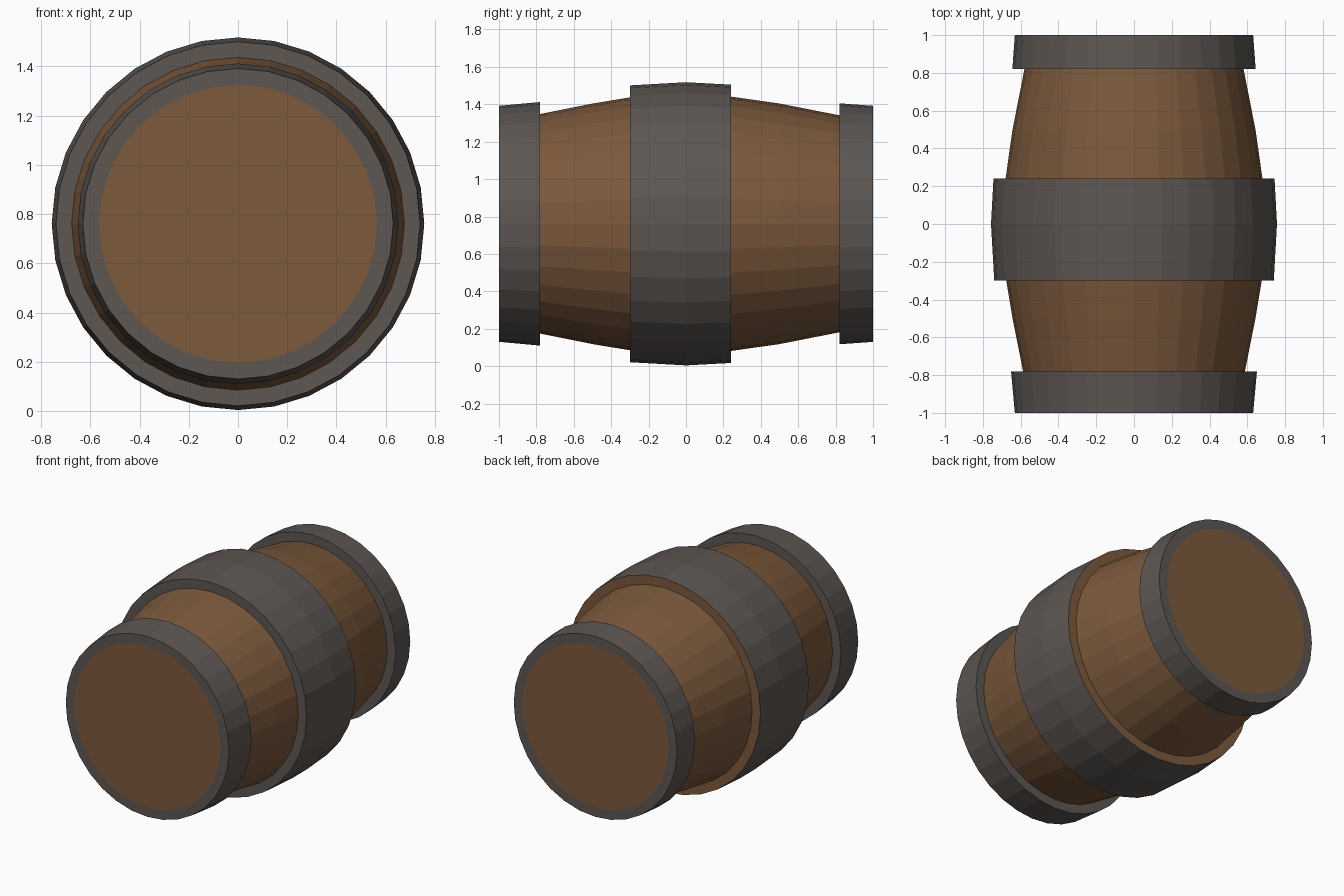
import bpy, bmesh
from math import sin, cos, pi

if "Cube" in bpy.data.objects:
    bpy.data.objects.remove(bpy.data.objects["Cube"])

SIDES = 32
AXIS_Z = 0.761


def material(name, rgb):
    m = bpy.data.materials.new(name)
    m.diffuse_color = (*rgb, 1)
    m.use_nodes = True
    m.node_tree.nodes["Principled BSDF"].inputs["Base Color"].default_value = m.diffuse_color
    return m


wood = material("wood", (0.20, 0.10, 0.045))
iron = material("iron", (0.11, 0.095, 0.085))


def lathe(name, profile, mats, caps=False, second_mat_strips=()):
    """Spin (y, radius) points around the barrel's long axis, flat shaded."""
    bm = bmesh.new()
    rings = []
    for y, r in profile:
        rings.append([bm.verts.new((r * sin(2 * pi * k / SIDES), y,
                                    AXIS_Z + r * cos(2 * pi * k / SIDES)))
                      for k in range(SIDES)])
    for i, (a, b) in enumerate(zip(rings, rings[1:])):
        for k in range(SIDES):
            n = (k + 1) % SIDES
            f = bm.faces.new((a[k], a[n], b[n], b[k]))
            f.material_index = 1 if i in second_mat_strips else 0
    if caps:
        bm.faces.new(rings[0][::-1])
        bm.faces.new(rings[-1])
    me = bpy.data.meshes.new(name)
    bm.to_mesh(me)
    bm.free()
    for m in mats:
        me.materials.append(m)
    ob = bpy.data.objects.new(name, me)
    bpy.context.collection.objects.link(ob)
    return ob


# Bulging wooden body with flat heads
lathe("barrel_body",
      [(-1, 0.565), (-0.78, 0.587), (-0.5, 0.643), (-0.3, 0.676), (0, 0.692),
       (0.24, 0.68), (0.5, 0.643), (0.82, 0.58), (1, 0.565)],
      [wood], caps=True)

# End hoops, flush with the heads
lathe("front_hoop", [(-1, 0.565), (-1, 0.631), (-0.78, 0.651), (-0.78, 0.587)], [iron])
lathe("back_hoop", [(0.82, 0.58), (0.82, 0.644), (1, 0.631), (1, 0.565)], [iron])

# Wide middle hoop; its rear rim is wood coloured
lathe("middle_hoop",
      [(-0.3, 0.676), (-0.3, 0.74), (0, 0.757), (0.24, 0.744), (0.24, 0.68)],
      [iron, wood], second_mat_strips=(3,))
